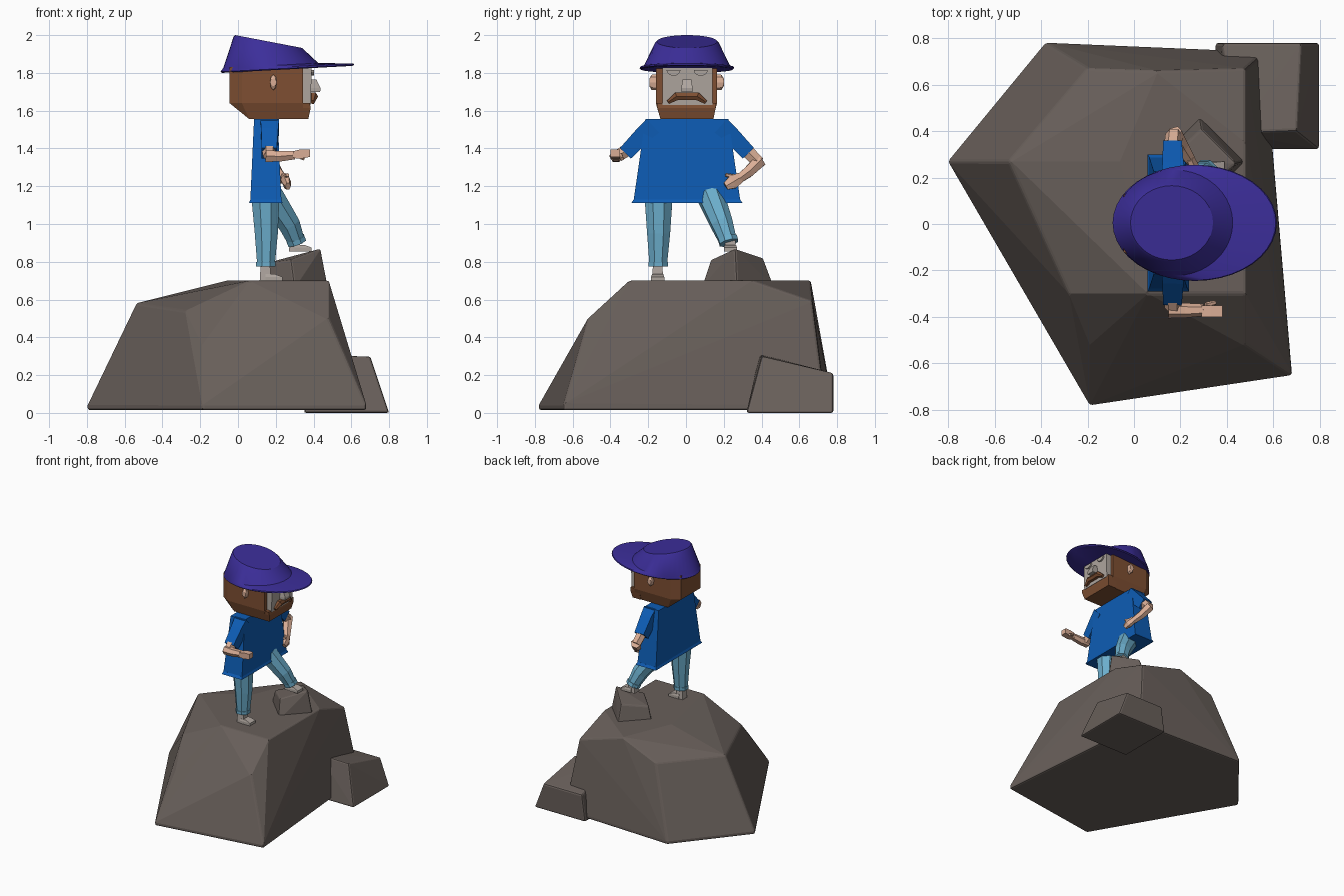
import bpy
import bmesh
import math
from mathutils import Vector

if "Cube" in bpy.data.objects:
    bpy.data.objects.remove(bpy.data.objects["Cube"], do_unlink=True)


def linear(channel):
    c = channel / 255
    return c / 12.92 if c <= 0.04045 else ((c + 0.055) / 1.055) ** 2.4


def make_material(name, red, green, blue):
    mat = bpy.data.materials.new(name)
    mat.use_nodes = True
    colour = (linear(red), linear(green), linear(blue), 1)
    mat.diffuse_color = colour
    mat.node_tree.nodes["Principled BSDF"].inputs["Base Color"].default_value = colour
    return mat


stone = make_material("stone grey", 104, 95, 90)
purple = make_material("hat purple", 60, 46, 154)
blue = make_material("shirt blue", 13, 92, 180)
denim = make_material("trouser light blue", 108, 174, 204)
skin = make_material("skin", 218, 174, 150)
brown = make_material("hair brown", 126, 79, 50)
ash = make_material("pale grey", 174, 165, 158)


def finish(name, bm, mat):
    bmesh.ops.recalc_face_normals(bm, faces=bm.faces[:])
    mesh = bpy.data.meshes.new(name)
    bm.to_mesh(mesh)
    bm.free()
    mesh.materials.append(mat)
    obj = bpy.data.objects.new(name, mesh)
    bpy.context.collection.objects.link(obj)
    return obj


def hull(name, points, mat, bevel=0):
    """Convex faceted solid around a few corner points."""
    bm = bmesh.new()
    for point in points:
        bm.verts.new(point)
    result = bmesh.ops.convex_hull(bm, input=bm.verts[:])
    spare = [g for g in result["geom_interior"] if isinstance(g, bmesh.types.BMVert)]
    bmesh.ops.delete(bm, geom=spare, context="VERTS")
    bmesh.ops.dissolve_limit(bm, angle_limit=math.radians(2),
                             verts=bm.verts[:], edges=bm.edges[:])
    obj = finish(name, bm, mat)
    if bevel:
        mod = obj.modifiers.new("worn edges", "BEVEL")
        mod.width = bevel
        mod.segments = 2
    return obj


def slabs(name, layers, mat):
    """Tapered block from rectangles given as z, x range, y range."""
    corners = [(x, y, z) for z, xs, ys in layers for x in xs for y in ys]
    return hull(name, corners, mat)


def loft(name, rings, mat):
    bm = bmesh.new()
    loops = [[bm.verts.new(p) for p in ring] for ring in rings]
    count = len(loops[0])
    for low, high in zip(loops, loops[1:]):
        for i in range(count):
            j = (i + 1) % count
            bm.faces.new((low[i], low[j], high[j], high[i]))
    bm.faces.new(loops[0][::-1])
    bm.faces.new(loops[-1])
    return finish(name, bm, mat)


def limb(name, path, radii, mat, sides=4, flat=1):
    """Faceted tube along a path, with one radius for each point."""
    pts = [Vector(p) for p in path]
    span = pts[-1] - pts[0]
    axis = min(range(3), key=lambda k: abs(span[k]))
    ref = Vector([float(k == axis) for k in range(3)])
    rings = []
    for i, (p, r) in enumerate(zip(pts, radii)):
        along = (pts[min(i + 1, len(pts) - 1)] - pts[max(i - 1, 0)]).normalized()
        u = along.cross(ref).normalized()
        v = along.cross(u)
        turns = [math.tau * (k + 0.5) / sides for k in range(sides)]
        rings.append([p + u * r * math.cos(t) + v * r * flat * math.sin(t) for t in turns])
    return loft(name, rings, mat)


# Large boulder with a flat summit
base = [(-.80, .27), (-.38, .78), (.56, .74), (.68, -.65), (-.19, -.78)]
summit = [(-.06, .27, .70), (.06, -.30, .70), (.48, -.30, .70), (.48, .35, .70),
          (.10, .66, .70), (.48, .67, .59)]
shoulder = [(-.54, .27, .58), (-.28, -.30, .54), (-.20, .67, .58),
            (-.19, -.52, .36), (.48, -.52, .50)]
hull("boulder", [(x, y, z) for x, y in base for z in (.015, .04)] + summit + shoulder,
     stone, .012)

# Small stone leaning on the boulder
hull("side_stone", [(x, y, 0) for x in (.35, .80) for y in (.32, .78)]
     + [(.45, .39, .31), (.70, .40, .30), (.72, .78, .21), (.38, .78, .21)], stone, .012)

# Stone under the raised foot
hull("step_stone", [(.28, .47, .66), (.48, .27, .66), (.30, .08, .66), (.10, .28, .66),
                    (.29, .41, .82), (.44, .26, .87), (.28, .13, .81), (.14, .27, .79)],
     stone, .01)

# Trousers
limb("standing_leg", [(.145, -.145, 1.14), (.15, -.145, .95), (.148, -.147, .78)],
     [.08, .066, .05], denim, 8)
limb("raised_leg", [(.17, .13, 1.15), (.27, .19, 1.0), (.31, .225, .905)],
     [.075, .062, .048], denim, 8)
limb("standing_cuff", [(.148, -.147, .80), (.148, -.147, .775)], [.056, .056], denim, 8)
limb("raised_cuff", [(.303, .22, .925), (.312, .227, .90)], [.054, .054], denim, 8)

# Bare feet, each an ankle block and a toe block
for side, x, y, z in (("standing", .145, -.15, .70), ("raised", .30, .235, .855)):
    slabs(side + "_ankle", [(z, (x - .03, x + .03), (y - .03, y + .03)),
                            (z + .08, (x - .025, x + .025), (y - .025, y + .025))], ash)
    slabs(side + "_toes", [(z, (x, x + .09), (y - .035, y + .035)),
                           (z + .02, (x, x + .09), (y - .035, y + .035)),
                           (z + .035, (x, x + .05), (y - .03, y + .03))], ash)

# Shirt body with a flared hem
slabs("shirt", [(1.12, (.065, .23), (-.278, .288)),
                (1.555, (.085, .21), (-.215, .225))], blue)
slabs("shirt_hem", [(1.11, (.058, .237), (-.29, .30)),
                    (1.13, (.066, .229), (-.277, .287))], blue)

# Sleeves
for side, s in (("right", -1), ("left", 1)):
    limb(side + "_sleeve", [(.168, s * .18 + .005, 1.52), (.168, s * .23 + .005, 1.475),
                            (.165, s * .325 + .005, 1.375)], [.07, .064, .057], blue)

# Right arm held forward
limb("right_upper_arm", [(.165, -.30, 1.40), (.168, -.36, 1.36)], [.04, .036], skin, 6)
limb("right_forearm", [(.148, -.37, 1.36), (.22, -.372, 1.358), (.30, -.37, 1.365)],
     [.036, .032, .026], skin, 6)
hull("right_hand", [(x, y, z) for x, zs in ((.29, (1.35, 1.385)), (.33, (1.345, 1.395)),
                                            (.38, (1.355, 1.395)))
                    for y in (-.40, -.35) for z in zs], skin)
limb("right_thumb", [(.31, -.35, 1.365), (.35, -.338, 1.345)], [.014, .01], skin, 6)

# Left arm with the hand on the hip
limb("left_upper_arm", [(.165, .31, 1.40), (.172, .385, 1.325)], [.04, .037], skin, 6)
limb("left_forearm", [(.17, .392, 1.335), (.205, .33, 1.275), (.24, .275, 1.235)],
     [.038, .033, .026], skin, 6)
limb("left_hand", [(.24, .285, 1.245), (.258, .245, 1.22), (.265, .21, 1.20)],
     [.032, .04, .024], skin, 6, .6)
limb("left_thumb", [(.25, .25, 1.25), (.262, .21, 1.26)], [.014, .01], skin, 6)

# Head block: chamfered back corners and a tapered jaw
hull("head", [(x, y, z) for x, ys in ((-.045, (-.12, .125)), (.02, (-.16, .165)),
                                      (.345, (-.16, .165)))
              for y in ys for z in (1.64, 1.83)]
     + [(x, y, 1.555) for x in (.06, .345) for y in (-.135, .14)], brown)
slabs("beard", [(1.555, (.30, .372), (-.135, .145)), (1.615, (.30, .385), (-.152, .157)),
                (1.64, (.30, .38), (-.155, .16))], brown)
slabs("face", [(1.63, (.30, .385), (-.125, .14)), (1.83, (.30, .39), (-.125, .14))], ash)
slabs("nose", [(1.70, (.37, .435), (-.025, .035)), (1.72, (.37, .437), (-.025, .035)),
               (1.765, (.37, .415), (-.018, .028))], ash)

# Closed eyelids, moustache and ears on both sides
for side, s in (("right", -1), ("left", 1)):
    mid = .006 + s * .072
    arc = [math.pi * k / 8 for k in range(9)]
    hull(side + "_eyelid", [(x, mid + .037 * math.cos(t), 1.815 - .03 * math.sin(t))
                            for x in (.38, .402) for t in arc], ash)
    limb(side + "_moustache", [(.397, .005, 1.676), (.40, .005 + s * .055, 1.676),
                               (.395, .005 + s * .10, 1.645)], [.022, .024, .012], brown, 6)
    hull(side + "_ear", [(.187 + .018 * math.cos(t), .003 + s * y, 1.75 + h * math.sin(t))
                         for y, h in ((.155, .042), (.185, .04), (.197, .02))
                         for t in [math.tau * k / 8 for k in range(8)]], skin)


# Hat: tilted oval rings from the brim underside up to the crown
def oval(left, right, half, z_left, z_right, sides=40):
    ring = []
    for k in range(sides):
        t = math.tau * k / sides
        blend = (1 + math.cos(t)) / 2
        ring.append((left + (right - left) * blend, .005 + half * math.sin(t),
                     z_left + (z_right - z_left) * blend))
    return ring


hat = loft("hat", [oval(-.085, .605, .244, 1.80, 1.837), oval(-.092, .615, .25, 1.806, 1.843),
                   oval(-.088, .61, .247, 1.814, 1.85), oval(-.078, .425, .228, 1.825, 1.852),
                   oval(-.024, .35, .17, 1.99, 1.922), oval(-.015, .34, .16, 2.0, 1.932)],
           purple)
bpy.ops.object.select_all(action="DESELECT")
hat.select_set(True)
bpy.context.view_layer.objects.active = hat
bpy.ops.object.shade_smooth_by_angle(angle=math.radians(30))
